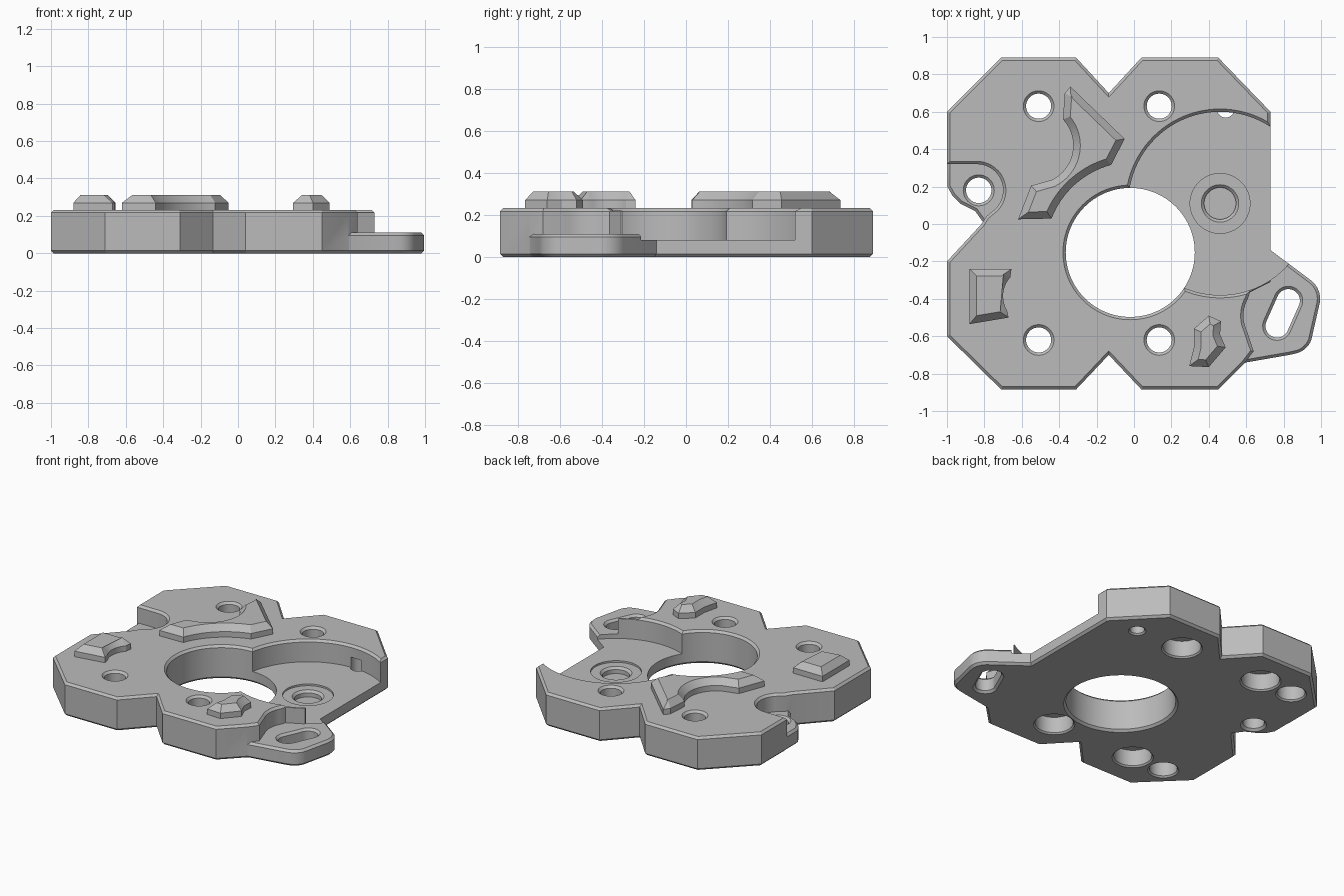
import bpy
from math import sin, cos, radians
from mathutils import Vector

if "Cube" in bpy.data.objects:
    bpy.data.objects.remove(bpy.data.objects["Cube"])

grey = bpy.data.materials.new("light_grey")
grey.use_nodes = True
grey.diffuse_color = (0.5, 0.5, 0.5, 1)
grey.node_tree.nodes["Principled BSDF"].inputs["Base Color"].default_value = (0.5, 0.5, 0.5, 1)

TOP, TAB, FLOOR, CH = 0.232, 0.11, 0.08, 0.015


def arc(cx, cy, r, a0, a1, n=24):
    angles = [radians(a0 + (a1 - a0) * i / n) for i in range(n + 1)]
    return [(cx + r * cos(a), cy + r * sin(a)) for a in angles]


def circle(cx, cy, r, n=64):
    return arc(cx, cy, r, 0, 360, n)[:-1]


def inset(pts, d):
    """Mitred inward offset of a counter-clockwise outline."""
    out = []
    for i, p in enumerate(pts):
        a, b = p - pts[i - 1], pts[(i + 1) % len(pts)] - p
        n1 = Vector((-a.y, a.x)).normalized()
        n2 = Vector((-b.y, b.x)).normalized()
        out.append(p + (n1 + n2) * d / max(0.3, 1 + n1.dot(n2)))
    return out


def prism(name, outline, layers):
    """Stack of insets of one outline; layers are (height, inset)."""
    pts = [Vector(p) for p in outline]
    n = len(pts)
    if sum(pts[i - 1].cross(pts[i]) for i in range(n)) < 0:
        pts.reverse()
    verts = [(p.x, p.y, z) for z, d in layers for p in inset(pts, d)]
    faces = [list(reversed(range(n))), list(range(len(verts) - n, len(verts)))]
    for k in range(len(layers) - 1):
        for i in range(n):
            j = (i + 1) % n
            faces.append([k * n + i, k * n + j, (k + 1) * n + j, (k + 1) * n + i])
    mesh = bpy.data.meshes.new(name)
    mesh.from_pydata(verts, [], faces)
    mesh.materials.append(grey)
    ob = bpy.data.objects.new(name, mesh)
    bpy.context.collection.objects.link(ob)
    return ob


def slab(name, outline, top):
    return prism(name, outline, [(0, CH), (CH, 0), (top - CH, 0), (top, CH)])


def hole(outline, bottom, top):
    """Cutter flared at the top rim, and at the underside if it goes through."""
    low = [(-0.1, -CH), (0, -CH), (CH, 0)] if bottom < 0 else [(bottom, 0)]
    return prism("cutter", outline, low + [(top - CH, 0), (top, -CH), (0.5, -CH)])


def under(outline, depth):
    return prism("cutter", outline, [(-0.1, -0.01), (0, -0.01), (0.01, 0), (depth, 0)])


def combine(target, other, operation):
    mod = target.modifiers.new("join", 'BOOLEAN')
    mod.operation, mod.object, mod.solver = operation, other, 'EXACT'
    bpy.context.view_layer.objects.active = target
    bpy.ops.object.modifier_apply(modifier=mod.name)
    bpy.data.objects.remove(other)


def finish(ob):
    bpy.ops.object.select_all(action='DESELECT')
    ob.select_set(True)
    bpy.context.view_layer.objects.active = ob
    bpy.ops.object.shade_smooth_by_angle(angle=radians(25))


# Main plate: notched double octagon with bites for the two tabs
body = [(-1, -0.2), (-1, -0.6), (-0.71, -0.885), (-0.31, -0.885), (-0.135, -0.7),
        (0.04, -0.885), (0.45, -0.885), (0.59, -0.745), (0.64, -0.68)]
body += arc(0.77, -0.49, 0.185, 205, 150, 10)
body += [(0.62, -0.365), (0.73, -0.31), (0.73, 0.6), (0.45, 0.89), (0.04, 0.89),
         (-0.135, 0.7), (-0.31, 0.89), (-0.71, 0.89), (-1, 0.6), (-1, 0.32)]
body += arc(-0.84, 0.18, 0.14, 90, -45, 20) + [(-0.79, 0.04), (-0.815, 0)]
plate = slab("mounting_plate", body, TOP)

# Low tabs on both sides
right_tab = [(0.5, -0.79), (0.6, -0.74), (0.83, -0.7)]
right_tab += arc(0.84, -0.58, 0.115, -75, -20, 8) + arc(0.87, -0.4, 0.125, -15, 55, 12)
right_tab += [(0.73, -0.14), (0.5, -0.1)]
left_tab = [(-0.998, 0.4), (-0.998, 0.2), (-0.97, 0.15), (-0.93, 0.11), (-0.85, 0.07),
            (-0.8, 0), (-0.6, 0), (-0.6, 0.4)]
for tab in (right_tab, left_tab):
    combine(plate, slab("tab", tab, TAB), 'UNION')

# Round pocket for the swinging arm, with its pivot recess and blind bore
pivot = (0.46, 0.11)
cutters = [hole(circle(*pivot, 0.49, 96), FLOOR, TOP),
           prism("cutter", circle(*pivot, 0.16), [(0.068, 0), (0.15, 0)]),
           prism("cutter", circle(*pivot, 0.085), [(0.025, 0), (0.053, 0), (0.068, -CH), (0.15, -CH)])]

# Central bore
cutters.append(hole(circle(-0.02, -0.152, 0.345, 96), -1, TOP))

# Four screw holes with counterbores underneath, plus blind sockets
for y in (-0.62, 0.63):
    for x in (-0.51, 0.135):
        cutters += [hole(circle(x, y, 0.067, 40), -1, TOP), under(circle(x, y, 0.12, 48), 0.12)]
    cutters.append(under(circle(-0.76, y, 0.088, 40), 0.12))
cutters.append(under(circle(0.49, 0.615, 0.046, 32), 0.15))

# Tab hole and tilted adjusting slot
cutters.append(hole(circle(-0.83, 0.18, 0.068, 40), -1, TAB))
slot = arc(0.825, -0.41, 0.062, -24, 156, 20) + arc(0.765, -0.545, 0.062, 156, 336, 20)
cutters.append(hole(slot, -1, TAB))

for cutter in cutters:
    combine(plate, cutter, 'DIFFERENCE')
finish(plate)

# Raised bosses with wide chamfers
left_boss = [(-0.88, -0.24), (-0.88, -0.535), (-0.67, -0.5)]
left_boss += arc(-0.55, -0.385, 0.15, 210, 138, 10) + [(-0.655, -0.24)]
crescent_boss = [(-0.34, 0.735), (-0.37, 0.7), (-0.38, 0.56)]
crescent_boss += arc(-0.53, 0.42, 0.205, 40, -64, 20)
crescent_boss += [(-0.55, 0.205), (-0.62, 0.025)]
crescent_boss += arc(0, -0.14, 0.472, 159, 105, 16) + [(-0.05, 0.455)]
small_boss = [(0.4, -0.49), (0.32, -0.56), (0.32, -0.66), (0.295, -0.76), (0.4, -0.765),
              (0.49, -0.66), (0.46, -0.59), (0.465, -0.52)]
for name, outline in (("left_boss", left_boss), ("crescent_boss", crescent_boss),
                      ("small_boss", small_boss)):
    finish(prism(name, outline, [(TOP - 0.01, 0), (0.27, 0), (0.312, 0.038)]))
